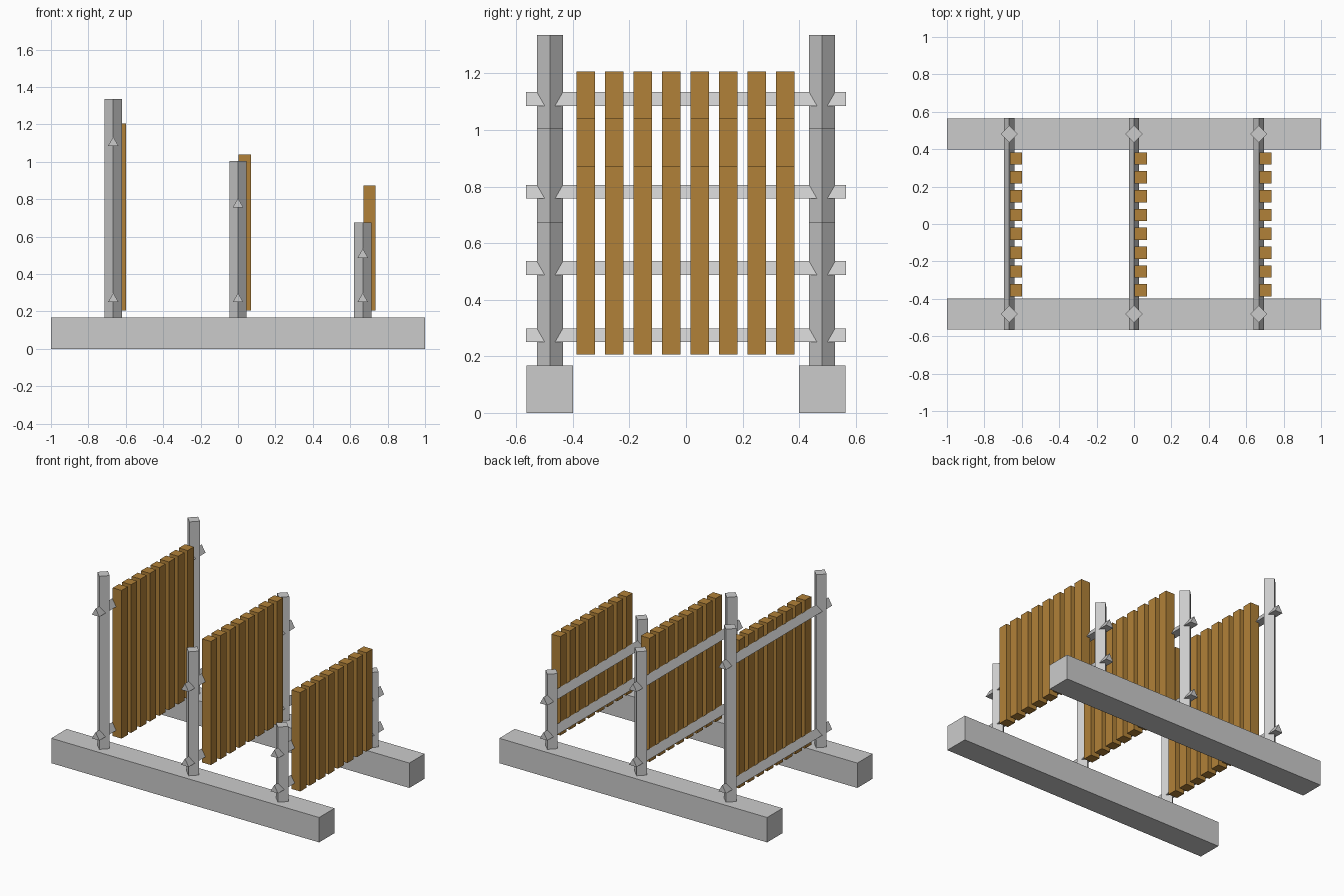
import bpy, bmesh

if "Cube" in bpy.data.objects:
    bpy.data.objects.remove(bpy.data.objects["Cube"])

wood = bpy.data.materials.new("plank_wood")
wood.diffuse_color = (0.44, 0.22, 0.04, 1)
wood.use_nodes = True
wood.node_tree.nodes["Principled BSDF"].inputs["Base Color"].default_value = wood.diffuse_color


def prism(name, profile, axis, a, b, mat=None):
    """Extrude a 2D profile from a to b along z (x,y profile) or y (x,z profile)."""
    bm = bmesh.new()
    place = (lambda u, v, t: (u, v, t)) if axis == "z" else (lambda u, v, t: (u, t, v))
    face = bm.faces.new([bm.verts.new(place(u, v, a)) for u, v in profile])
    moved = bmesh.ops.extrude_face_region(bm, geom=[face])["geom"]
    shift = place(0, 0, b - a)
    bmesh.ops.translate(bm, vec=shift, verts=[g for g in moved if isinstance(g, bmesh.types.BMVert)])
    bmesh.ops.recalc_face_normals(bm, faces=bm.faces)
    mesh = bpy.data.meshes.new(name)
    bm.to_mesh(mesh)
    bm.free()
    if mat:
        mesh.materials.append(mat)
    obj = bpy.data.objects.new(name, mesh)
    bpy.context.collection.objects.link(obj)
    return obj


def rect(x0, x1, y0, y1):
    return [(x0, y0), (x1, y0), (x1, y1), (x0, y1)]


BEAM_TOP = 0.168
POST_Y = 0.481

# Two long ground beams
for side, y in (("front", -POST_Y), ("back", POST_Y)):
    prism(f"{side}_beam", rect(-1, 1, y - 0.082, y + 0.082), "z", 0, BEAM_TOP)

# Three fence panels: x, post top, plank top, underside of upper rail
panels = [("tall", -0.667, 1.336, 1.206, 1.085),
          ("middle", 0.0, 1.005, 1.04, 0.757),
          ("short", 0.667, 0.675, 0.873, 0.487)]

for size, x, post_top, plank_top, upper_z in panels:
    # Diamond-section posts
    for side, y in (("front", -POST_Y), ("back", POST_Y)):
        r = 0.046
        diamond = [(x - r, y), (x, y - r), (x + r, y), (x, y + r)]
        prism(f"{size}_{side}_post", diamond, "z", BEAM_TOP, post_top)

    # Triangular rails
    for level, z in (("lower", 0.25), ("upper", upper_z)):
        triangle = [(x - 0.028, z), (x + 0.028, z), (x, z + 0.049)]
        prism(f"{size}_{level}_rail", triangle, "y", -0.566, 0.566)

    # Upright wooden planks
    for i in range(8):
        y = -0.002 + (i - 3.5) * 0.1007
        prism(f"{size}_plank_{i + 1}", rect(x + 0.003, x + 0.069, y - 0.033, y + 0.033),
              "z", 0.206, plank_top, wood)
